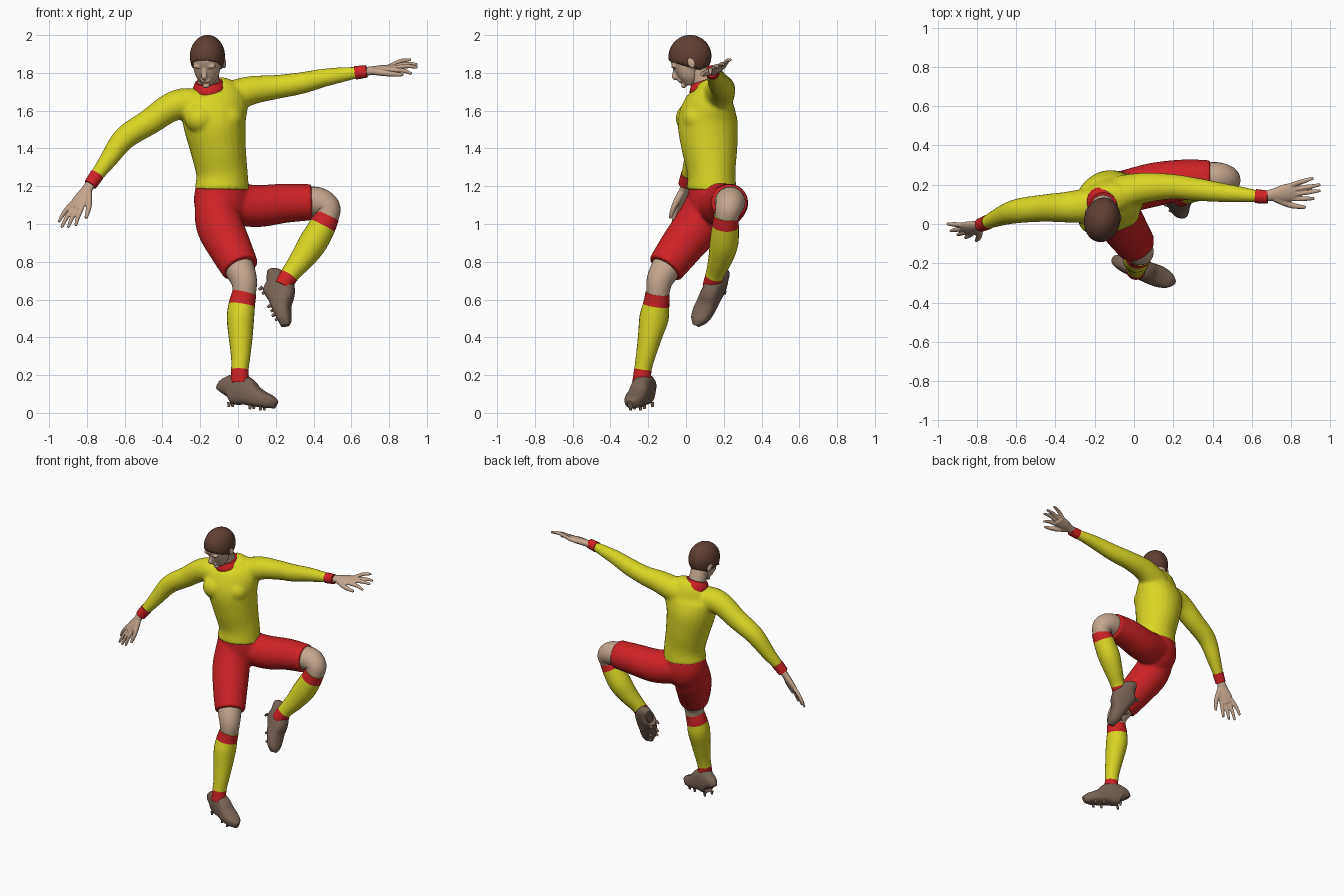
import bpy
import bmesh
from math import cos, sin, pi, copysign
from mathutils import Vector, Matrix

default_cube = bpy.data.objects.get("Cube")
if default_cube:
    bpy.data.objects.remove(default_cube, do_unlink=True)


def make_material(name, red, green, blue):
    material = bpy.data.materials.new(name)
    material.use_nodes = True
    colour = (red, green, blue, 1)
    material.diffuse_color = colour
    shader = material.node_tree.nodes["Principled BSDF"]
    shader.inputs["Base Color"].default_value = colour
    shader.inputs["Roughness"].default_value = 0.8
    return material


yellow = make_material("yellow cloth", 0.70, 0.68, 0.018)
red = make_material("red cloth", 0.62, 0.016, 0.018)
skin = make_material("skin", 0.56, 0.39, 0.28)
brown = make_material("dark brown hair", 0.115, 0.05, 0.033)
leather = make_material("brown leather", 0.19, 0.125, 0.092)


def spline(stations, steps):
    """Smooth path through stations of position and radii."""
    rows = [Vector(s if len(s) == 5 else (*s, s[-1])) for s in stations]
    rows = [rows[0]] + rows + [rows[-1]]
    path = []
    for a, b, c, d in zip(rows, rows[1:], rows[2:], rows[3:]):
        for i in range(steps):
            t = i / steps
            path.append(b + (c - a) * (t / 2)
                        + (a * 2 - b * 5 + c * 4 - d) * (t * t / 2)
                        + (b * 3 - a - c * 3 + d) * (t ** 3 / 2))
    return path + [rows[-1]]


def add_tube(bm, stations, ref=(0, 1, 0), sides=24, steps=5, power=1.0, bands=(0, 1)):
    """Loft an oval section along a path; faces outside bands use slot one."""
    path = spline(stations, steps)
    ref = Vector(ref)
    rings = []
    for i, row in enumerate(path):
        tangent = path[min(i + 1, len(path) - 1)].xyz - path[max(i - 1, 0)].xyz
        tangent.normalize()
        across = (ref - tangent * ref.dot(tangent)).normalized()
        upward = tangent.cross(across)
        ring = []
        for k in range(sides):
            angle = 2 * pi * k / sides
            c, s = (copysign(abs(f) ** power, f) for f in (cos(angle), sin(angle)))
            ring.append(bm.verts.new(row.xyz + across * (row[3] * c) + upward * (row[4] * s)))
        rings.append(ring)
    for i, (low, high) in enumerate(zip(rings, rings[1:])):
        middle = (i + 0.5) / (len(rings) - 1)
        for k in range(sides):
            n = (k + 1) % sides
            face = bm.faces.new((low[k], low[n], high[n], high[k]))
            face.smooth = True
            face.material_index = 0 if bands[0] <= middle <= bands[1] else 1
    bm.faces.new(rings[0][::-1])
    bm.faces.new(rings[-1])


def add_ball(bm, centre, size):
    matrix = Matrix.Translation(centre) @ Matrix.Diagonal((*size, 1))
    ball = bmesh.ops.create_uvsphere(bm, u_segments=32, v_segments=20, radius=1, matrix=matrix)
    for vert in ball["verts"]:
        for face in vert.link_faces:
            face.smooth = True


def finish(name, bm, materials, voxel=None, relax=4):
    """Turn a bmesh into an object, optionally fusing its pieces."""
    bmesh.ops.recalc_face_normals(bm, faces=bm.faces)
    mesh = bpy.data.meshes.new(name)
    bm.to_mesh(mesh)
    bm.free()
    for material in materials:
        mesh.materials.append(material)
    obj = bpy.data.objects.new(name, mesh)
    bpy.context.collection.objects.link(obj)
    if voxel:
        fuse = obj.modifiers.new("fuse", "REMESH")
        fuse.mode = "VOXEL"
        fuse.voxel_size = voxel
        fuse.use_smooth_shade = True
        blend = obj.modifiers.new("blend", "SMOOTH")
        blend.factor = 0.5
        blend.iterations = relax
    return obj


def tube_object(name, stations, materials, **options):
    bm = bmesh.new()
    add_tube(bm, stations, **options)
    return finish(name, bm, materials)


# Shirt: torso, chest and both sleeves fused together
chest_axis = (0.97, 0.25, 0)
right_sleeve = [(-0.18, 0.1, 1.62, 0.09), (-0.28, 0.09, 1.635, 0.085), (-0.36, 0.085, 1.615, 0.077),
                (-0.47, 0.08, 1.54, 0.069), (-0.6, 0.065, 1.455, 0.062), (-0.69, 0.035, 1.335, 0.047),
                (-0.765, 0, 1.235, 0.032)]
left_sleeve = [(-0.06, 0.16, 1.66, 0.09), (0.06, 0.185, 1.705, 0.077), (0.2, 0.19, 1.725, 0.064),
               (0.33, 0.175, 1.745, 0.058), (0.45, 0.16, 1.773, 0.049), (0.55, 0.15, 1.79, 0.04),
               (0.64, 0.14, 1.803, 0.03)]
bm = bmesh.new()
add_tube(bm, [(-0.085, 0.135, 1.18, 0.146, 0.132), (-0.085, 0.135, 1.27, 0.137, 0.127),
              (-0.105, 0.125, 1.4, 0.148, 0.148), (-0.125, 0.115, 1.54, 0.168, 0.158),
              (-0.125, 0.12, 1.64, 0.178, 0.13), (-0.135, 0.125, 1.7, 0.14, 0.092),
              (-0.15, 0.11, 1.74, 0.075, 0.07)], ref=chest_axis)
add_tube(bm, right_sleeve)
add_tube(bm, left_sleeve)
for x, y in ((-0.2, 0.025), (-0.055, 0.06)):
    add_ball(bm, (x, y, 1.56), (0.085, 0.08, 0.08))
finish("shirt", bm, [yellow], voxel=0.011, relax=5)

# Collar and cuffs
tube_object("collar", [(-0.15, 0.112, 1.69, 0.092), (-0.153, 0.103, 1.725, 0.087),
                       (-0.156, 0.094, 1.755, 0.07)], [red])
tube_object("right_cuff", [(-0.745, 0.01, 1.262, 0.038), (-0.782, -0.006, 1.208, 0.035)], [red])
tube_object("left_cuff", [(0.62, 0.142, 1.8, 0.036), (0.682, 0.137, 1.808, 0.033)], [red])

# Shorts: pelvis with one lowered and one raised leg
bm = bmesh.new()
add_tube(bm, [(-0.085, 0.135, 1.23, 0.133, 0.12), (-0.085, 0.14, 1.12, 0.15, 0.128),
              (-0.07, 0.13, 1.04, 0.12, 0.11), (-0.06, 0.12, 0.99, 0.06, 0.06)], ref=chest_axis)
add_tube(bm, [(-0.12, 0.12, 1.13, 0.11), (-0.1, 0.065, 1.0, 0.124), (-0.045, -0.025, 0.88, 0.115),
              (0.013, -0.11, 0.765, 0.1)])
add_tube(bm, [(-0.04, 0.165, 1.11, 0.11), (0.1, 0.2, 1.095, 0.112), (0.25, 0.225, 1.11, 0.104),
              (0.39, 0.23, 1.115, 0.096)])
finish("shorts", bm, [red], voxel=0.011)

# Bare knees
tube_object("right_knee", [(-0.02, -0.06, 0.84, 0.075), (0.01, -0.11, 0.76, 0.078),
                           (0.033, -0.142, 0.69, 0.068), (0.033, -0.15, 0.6, 0.056)], [skin])
tube_object("left_knee", [(0.34, 0.23, 1.115, 0.08), (0.42, 0.235, 1.115, 0.08),
                          (0.47, 0.226, 1.085, 0.072), (0.468, 0.214, 1.03, 0.062),
                          (0.44, 0.21, 0.98, 0.055)], [skin])

# Socks with red bands at the top and the ankle
tube_object("right_sock", [(0.034, -0.15, 0.635, 0.064), (0.02, -0.158, 0.57, 0.07),
                           (0.013, -0.17, 0.5, 0.077, 0.072), (0.014, -0.192, 0.4, 0.063),
                           (0.014, -0.214, 0.3, 0.051), (0.01, -0.228, 0.23, 0.046),
                           (0.01, -0.235, 0.16, 0.05)], [yellow, red], bands=(0.17, 0.83))
tube_object("left_sock", [(0.475, 0.212, 1.045, 0.064), (0.44, 0.208, 0.975, 0.072),
                          (0.39, 0.2, 0.89, 0.075), (0.335, 0.18, 0.81, 0.063),
                          (0.28, 0.155, 0.74, 0.05), (0.235, 0.135, 0.67, 0.048)],
            [yellow, red], bands=(0.17, 0.83))


def shoe(name, heel, toe, up):
    """Boot lofted from heel to toe, with studs under the sole."""
    heel, up = Vector(heel), Vector(up)
    forward = (Vector(toe) - heel).normalized()
    side = up.cross(forward).normalized()
    up = forward.cross(side)
    outline = [(0, 0.022, 0.1), (0.015, 0.042, 0.14), (0.07, 0.05, 0.165), (0.12, 0.052, 0.15),
               (0.17, 0.055, 0.11), (0.22, 0.054, 0.085), (0.265, 0.042, 0.068), (0.295, 0.015, 0.045)]
    stations = [(*(heel + forward * s + up * top / 2), wide, top / 2) for s, wide, top in outline]
    bm = bmesh.new()
    add_tube(bm, stations, ref=side, power=0.75)
    for along in (0.04, 0.16, 0.22):
        for sign in (-1, 1):
            base = heel + forward * along + side * (0.028 * sign)
            add_tube(bm, [(*(base + up * 0.01), 0.011), (*(base - up * 0.014), 0.007)],
                     ref=side, sides=8, steps=1)
    finish(name, bm, [leather])


shoe("right_shoe", (-0.075, -0.19, 0.05), (0.2, -0.295, 0.02), (0.1, -0.05, 1))
shoe("left_shoe", (0.115, 0.2, 0.68), (0.225, 0.06, 0.46), (0.3, -0.04, 0.16))


def hand(name, wrist, knuckle, thumb_side, tips, thumb):
    """Flat palm, four bent fingers and a thumb, fused."""
    wrist, knuckle, side = Vector(wrist), Vector(knuckle), Vector(thumb_side).normalized()
    bm = bmesh.new()
    palm = [(0, 0.026, 0.024), (0.35, 0.032, 0.022), (0.7, 0.046, 0.021), (1, 0.046, 0.016)]
    add_tube(bm, [(*wrist.lerp(knuckle, t), wide, thick) for t, wide, thick in palm], ref=side)
    thickness = side.cross(knuckle - wrist).normalized()
    for i, tip in enumerate(tips):
        root = knuckle + side * (0.036 - 0.024 * i) - (knuckle - wrist) * 0.1
        bend = root.lerp(Vector(tip), 0.55) + Vector((0, 0, 0.01))
        add_tube(bm, [(*root, 0.013), (*bend, 0.0125), (*tip, 0.008)], ref=thickness, sides=10)
    root = wrist.lerp(knuckle, 0.4) + side * 0.02
    bend = root.lerp(Vector(thumb), 0.5) + side * 0.012
    add_tube(bm, [(*root, 0.02), (*bend, 0.016), (*thumb, 0.009)], ref=thickness, sides=10)
    finish(name, bm, [skin], voxel=0.005, relax=2)


hand("left_hand", (0.65, 0.14, 1.805), (0.82, 0.165, 1.825), (0.1, -1, -0.25),
     [(0.92, 0.13, 1.795), (0.95, 0.17, 1.83), (0.95, 0.2, 1.845), (0.915, 0.235, 1.87)],
     (0.875, 0.085, 1.79))
hand("right_hand", (-0.77, 0, 1.23), (-0.86, -0.03, 1.085), (0.7, -0.6, -0.3),
     [(-0.86, -0.07, 0.99), (-0.9, -0.055, 0.98), (-0.935, -0.035, 0.98), (-0.95, 0, 1.01)],
     (-0.805, -0.085, 1.03))

# Neck
tube_object("neck", [(-0.15, 0.12, 1.66, 0.06), (-0.157, 0.09, 1.76, 0.058),
                     (-0.16, 0.05, 1.86, 0.058)], [skin])

# Head: skull, jaw, brow, nose, lips and ears fused, bowed forward
head_pose = (Matrix.Translation((-0.162, 0.02, 1.885)) @ Matrix.Rotation(-0.22, 4, "Z")
             @ Matrix.Rotation(0.4, 4, "X"))
bm = bmesh.new()
add_ball(bm, (0, 0, 0), (0.083, 0.106, 0.104))
add_tube(bm, [(0, -0.03, 0, 0.076, 0.07), (0, -0.035, -0.06, 0.07, 0.066),
              (0, -0.045, -0.105, 0.055, 0.052), (0, -0.06, -0.138, 0.026, 0.024)], ref=(1, 0, 0))
add_tube(bm, [(0, -0.093, -0.02, 0.011), (0, -0.107, -0.05, 0.014), (0, -0.117, -0.066, 0.016),
              (0, -0.1, -0.076, 0.014)], ref=(1, 0, 0))
add_ball(bm, (0, -0.096, -0.098), (0.026, 0.012, 0.011))
add_ball(bm, (0, -0.09, -0.128), (0.02, 0.013, 0.014))
for sign in (-1, 1):
    add_ball(bm, (0.035 * sign, -0.091, -0.016), (0.028, 0.014, 0.01))
    add_ball(bm, (0.083 * sign, 0.012, -0.04), (0.012, 0.02, 0.032))
finish("head", bm, [skin], voxel=0.006, relax=2).matrix_world = head_pose

# Hair cap cut along a slanted hairline
bm = bmesh.new()
add_ball(bm, (0, 0.002, 0.002), (0.092, 0.115, 0.113))
bmesh.ops.bisect_plane(bm, geom=bm.verts[:] + bm.edges[:] + bm.faces[:], plane_co=(0, -0.1, 0.018),
                       plane_no=(0, 0.12, 0.15), clear_inner=True)
hair = finish("hair", bm, [brown])
hair.matrix_world = head_pose
shell = hair.modifiers.new("thickness", "SOLIDIFY")
shell.thickness = 0.012
shell.offset = -1
